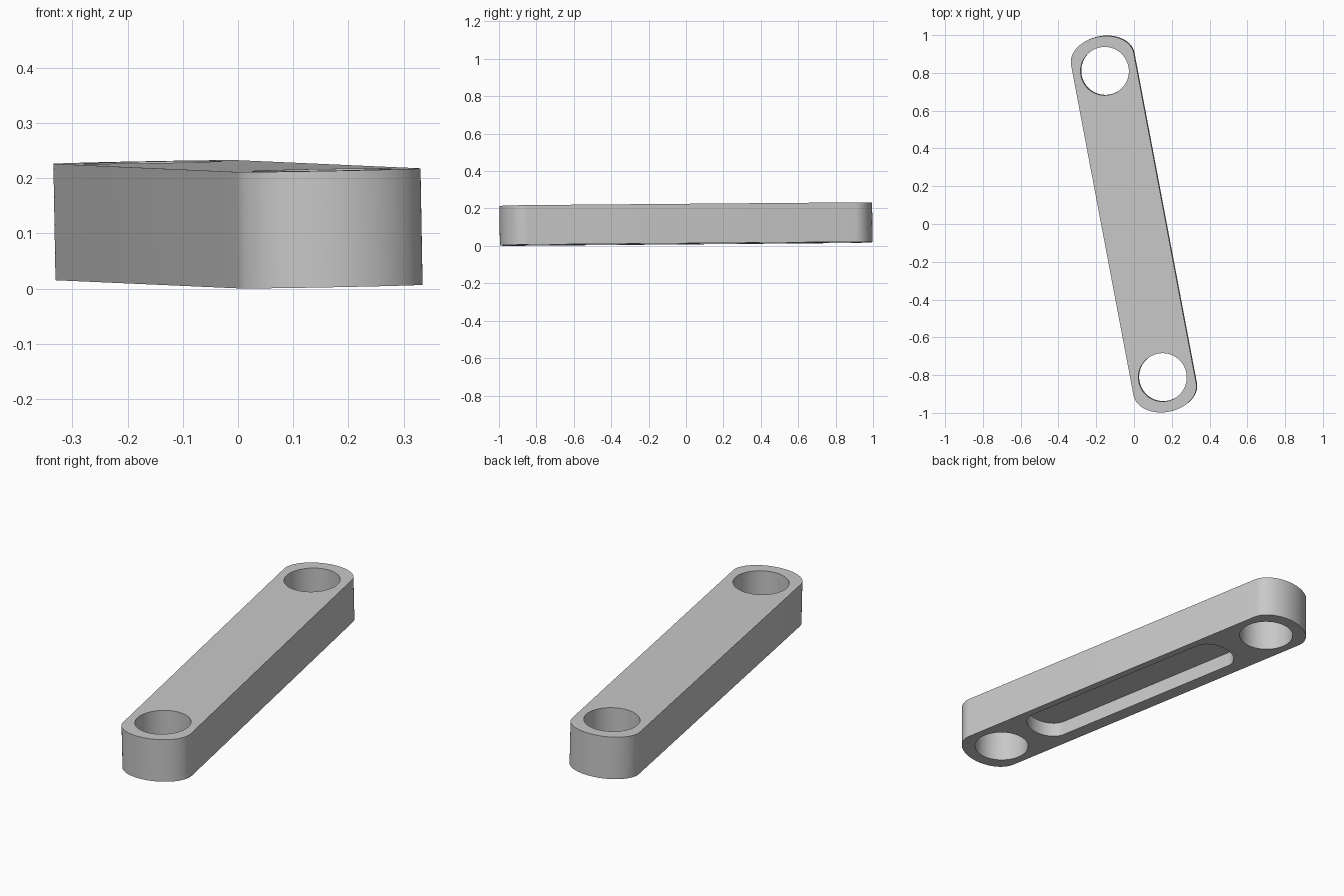
import bpy
import bmesh
from math import sin, cos, pi, radians
from mathutils import Matrix, Vector

cube = bpy.data.objects.get("Cube")
if cube:
    bpy.data.objects.remove(cube, do_unlink=True)

grey = bpy.data.materials.new("plain_grey")
grey.use_nodes = True
grey.diffuse_color = (0.58, 0.58, 0.58, 1)
grey.node_tree.nodes["Principled BSDF"].inputs["Base Color"].default_value = grey.diffuse_color

THICK = 0.211


def slab(name, half_width, straight, cap, z0, z1, center=(0, 0), steps=32):
    """Upright slab along y: straight sides closed by two rounded caps."""
    bm = bmesh.new()
    verts = []
    for side in (1, -1):
        for i in range(steps + 1):
            if straight == 0 and i == steps:
                continue
            a = pi * i / steps
            x = side * half_width * cos(a)
            y = side * (straight + cap * sin(a))
            verts.append(bm.verts.new((x + center[0], y + center[1], z0)))
    base = bm.faces.new(verts)
    top = bmesh.ops.extrude_face_region(bm, geom=[base])["geom"]
    moved = [g for g in top if isinstance(g, bmesh.types.BMVert)]
    bmesh.ops.translate(bm, verts=moved, vec=(0, 0, z1 - z0))
    bmesh.ops.recalc_face_normals(bm, faces=bm.faces)
    mesh = bpy.data.meshes.new(name)
    bm.to_mesh(mesh)
    bm.free()
    mesh.materials.append(grey)
    obj = bpy.data.objects.new(name, mesh)
    bpy.context.collection.objects.link(obj)
    return obj


# Link bar with flattened round ends
h = THICK / 2
bar = slab("link_bar", 0.169, 0.89, 0.12, -h, h)

# Through holes at both ends and a shallow pocket in the underside
cutters = [slab("hole_cutter", 0.128, 0, 0.128, -1, 1, (0, s * 0.825)) for s in (1, -1)]
cutters.append(slab("pocket_cutter", 0.118, 0.513, 0.09, -1, -h + 0.073, (0.015, -0.01)))

bpy.ops.object.select_all(action="DESELECT")
bpy.context.view_layer.objects.active = bar
bar.select_set(True)
for c in cutters:
    c.hide_render = True
    mod = bar.modifiers.new("cut", "BOOLEAN")
    mod.operation = "DIFFERENCE"
    mod.solver = "EXACT"
    mod.object = c
    bpy.ops.object.modifier_apply(modifier=mod.name)
    bpy.data.objects.remove(c, do_unlink=True)

bpy.ops.object.shade_smooth_by_angle(angle=radians(30))

# Turn the bar and lean it slightly
lean = Vector((0, 0, 1)).rotation_difference(Vector((-0.018, -0.0118, 1)))
bar.matrix_world = (Matrix.Translation((0, 0, 0.1165)) @ lean.to_matrix().to_4x4()
                    @ Matrix.Rotation(radians(10.7), 4, "Z"))
